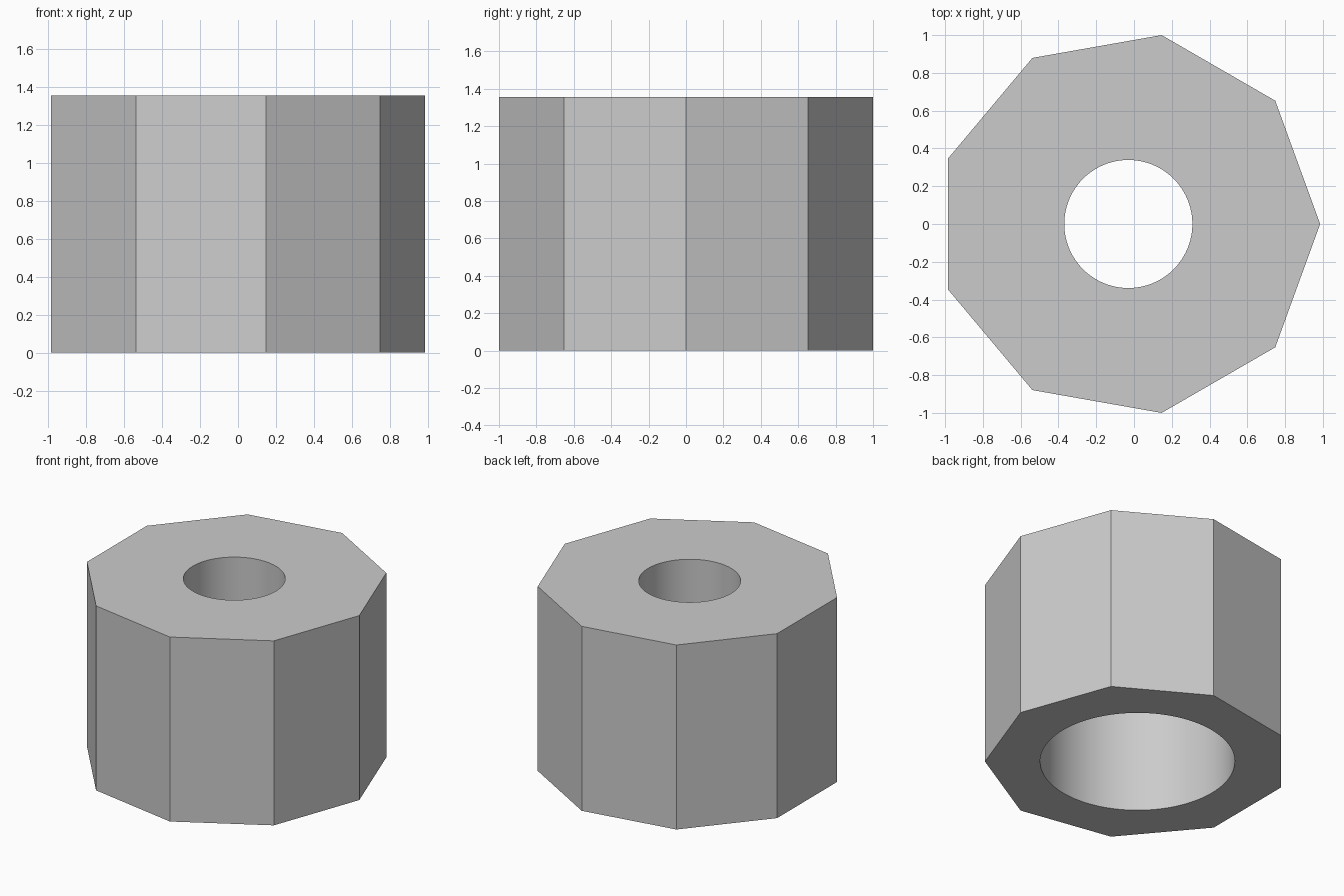
import bpy, bmesh
from math import cos, sin, tau, radians

cube = bpy.data.objects.get("Cube")
if cube:
    bpy.data.objects.remove(cube, do_unlink=True)

CENTRE_X = -0.03
HEIGHT = 1.355
STEP = 1.016          # height of the shoulder inside the bore
OUTER, SMALL, LARGE = 1.0154, 0.339, 0.648
SIDES, ROUND = 9, 96

grey = bpy.data.materials.new("plain_grey")
grey.use_nodes = True
colour = (0.6, 0.6, 0.6, 1)
grey.diffuse_color = colour
grey.node_tree.nodes["Principled BSDF"].inputs["Base Color"].default_value = colour

bm = bmesh.new()


def ring(radius, z, count):
    return [bm.verts.new((CENTRE_X + radius * cos(tau * i / count),
                          radius * sin(tau * i / count), z)) for i in range(count)]


def wall(low, high):
    n = len(low)
    for i in range(n):
        j = (i + 1) % n
        bm.faces.new((low[i], low[j], high[j], high[i]))


def cap(outline, hole, up):
    edges = [bm.edges.get((r[i - 1], r[i])) for r in (outline, hole) for i in range(len(r))]
    bmesh.ops.triangle_fill(bm, edges=edges, use_beauty=True, normal=(0, 0, up))


# Nine-sided outside
base, top = ring(OUTER, 0, SIDES), ring(OUTER, HEIGHT, SIDES)
wall(base, top)

# Wide bore from below, shoulder, narrow hole through the top
bore_low, bore_high = ring(LARGE, 0, ROUND), ring(LARGE, STEP, ROUND)
hole_low, hole_high = ring(SMALL, STEP, ROUND), ring(SMALL, HEIGHT, ROUND)
wall(bore_low, bore_high)
wall(bore_high, hole_low)
wall(hole_low, hole_high)

# Flat ends
cap(top, hole_high, 1)
cap(base, bore_low, -1)
bmesh.ops.recalc_face_normals(bm, faces=bm.faces)

mesh = bpy.data.meshes.new("nine_sided_sleeve")
bm.to_mesh(mesh)
bm.free()
mesh.materials.append(grey)
sleeve = bpy.data.objects.new("nine_sided_sleeve", mesh)
bpy.context.collection.objects.link(sleeve)

# Smooth bore, crisp outer edges
bpy.ops.object.select_all(action='DESELECT')
sleeve.select_set(True)
bpy.context.view_layer.objects.active = sleeve
bpy.ops.object.shade_smooth_by_angle(angle=radians(30))
